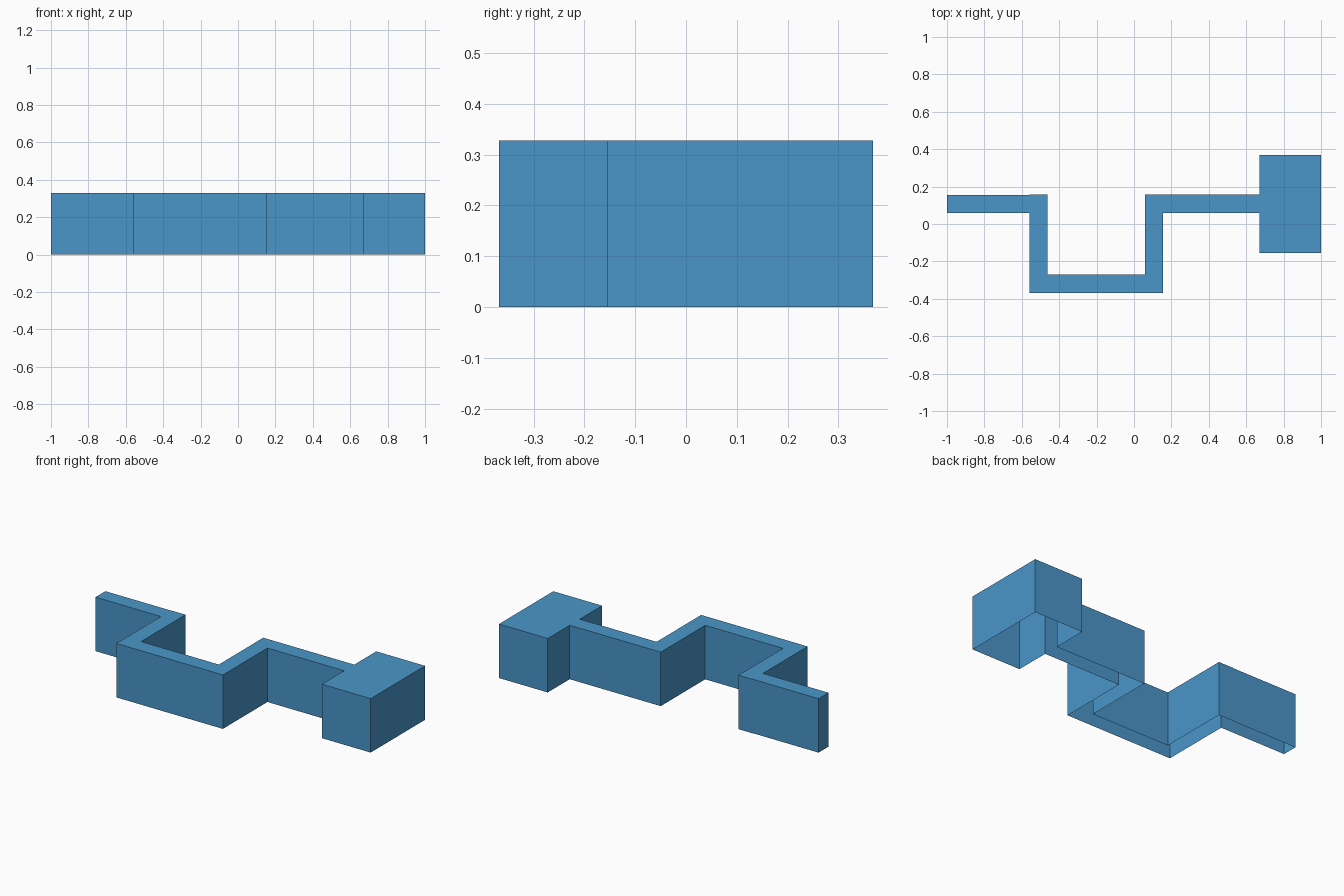
import bpy, bmesh

if "Cube" in bpy.data.objects:
    bpy.data.objects.remove(bpy.data.objects["Cube"])

HEIGHT = 0.328

blue = bpy.data.materials.new("wall blue")
blue.diffuse_color = (0.069, 0.305, 0.584, 1)
blue.use_nodes = True
blue.node_tree.nodes["Principled BSDF"].inputs["Base Color"].default_value = blue.diffuse_color

# Plan outline: zigzag wall running into a square-ended block
outline = [
    (-1.0, 0.155), (-1.0, 0.06), (-0.56, 0.06), (-0.56, -0.368),
    (0.156, -0.368), (0.156, 0.06), (0.672, 0.06), (0.672, -0.154),
    (1.0, -0.154), (1.0, 0.368), (0.672, 0.368), (0.672, 0.157),
    (0.06, 0.157), (0.06, -0.27), (-0.463, -0.27), (-0.463, 0.157),
    (-0.56, 0.157), (-0.56, 0.155),
]

# Raise the outline into a thin shell with a flat top and an open underside
bm = bmesh.new()
low = [bm.verts.new((x, y, 0)) for x, y in outline]
high = [bm.verts.new((x, y, HEIGHT)) for x, y in outline]
n = len(outline)
for i in range(n):
    j = (i + 1) % n
    bm.faces.new((low[i], low[j], high[j], high[i]))
top = bm.faces.new(high)
bm.normal_update()
bmesh.ops.triangulate(bm, faces=[top])

mesh = bpy.data.meshes.new("zigzag_wall")
bm.to_mesh(mesh)
bm.free()
mesh.materials.append(blue)
wall = bpy.data.objects.new("zigzag_wall", mesh)
bpy.context.collection.objects.link(wall)
